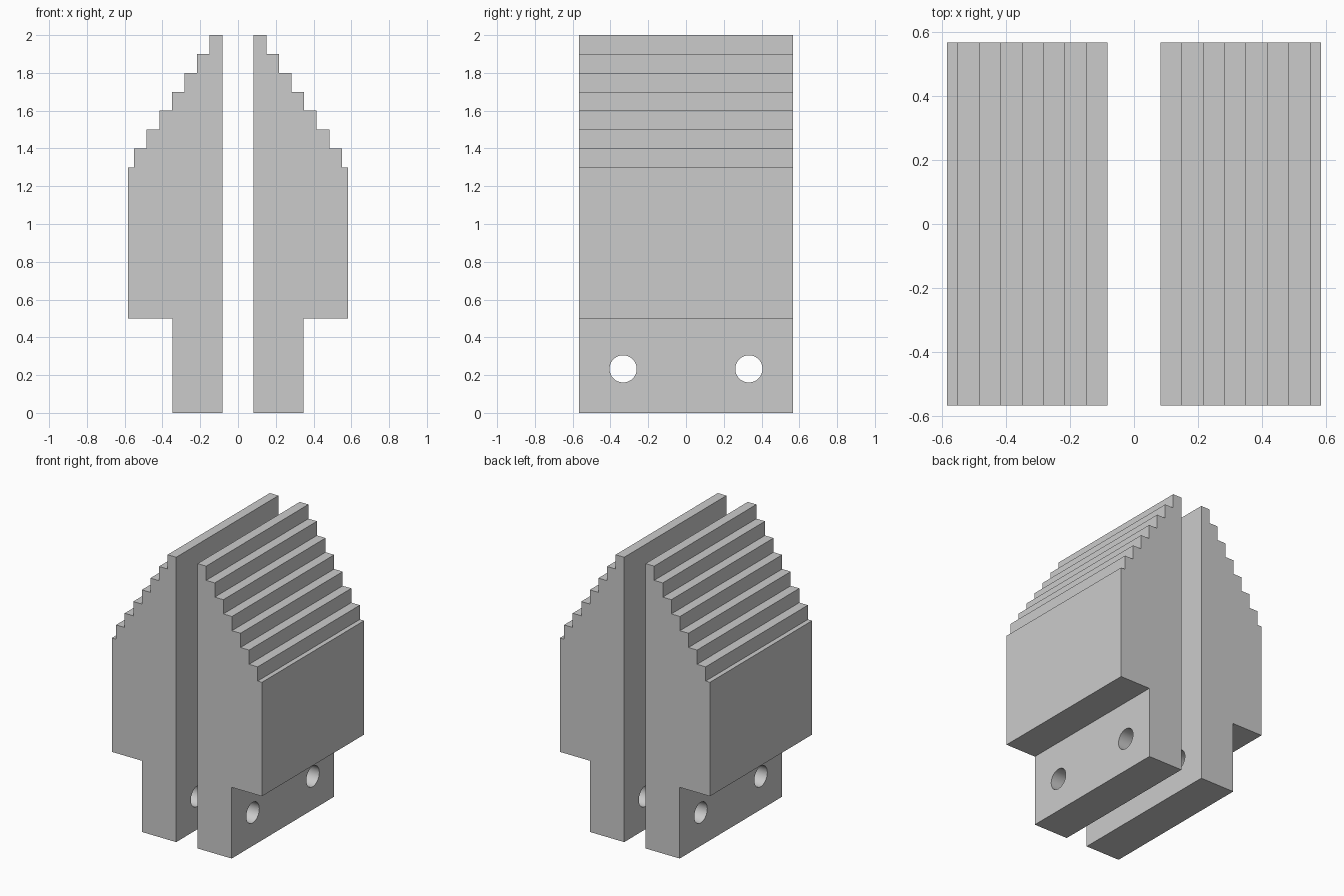
import bpy, bmesh
from math import pi, radians

if "Cube" in bpy.data.objects:
    bpy.data.objects.remove(bpy.data.objects["Cube"])

HALF_DEPTH = 0.567
STEP = 0.0667

# Half profile in x, z: narrow foot, wide body, stepped top
profile = [(0.083, 0), (0.348, 0), (0.348, 0.5), (0.583, 0.5), (0.583, 1.3)]
for i in range(7):
    x, z = 0.55 - i * STEP, 1.3 + i * 0.1
    profile += [(x, z), (x, z + 0.1)]
profile.append((0.083, 2.0))


def bore_cutter(y):
    bpy.ops.mesh.primitive_cylinder_add(vertices=48, radius=0.072, depth=2,
                                        location=(0, y, 0.233), rotation=(0, pi / 2, 0))
    cutter = bpy.context.object
    cutter.name = "bolt_hole_cutter"
    cutter.hide_render = True
    return cutter


def make_jaw(name, side, cutters):
    # Extrude the profile along y
    bm = bmesh.new()
    face = bm.faces.new([bm.verts.new((side * x, -HALF_DEPTH, z)) for x, z in profile])
    new = bmesh.ops.extrude_face_region(bm, geom=[face])["geom"]
    verts = [g for g in new if isinstance(g, bmesh.types.BMVert)]
    bmesh.ops.translate(bm, verts=verts, vec=(0, 2 * HALF_DEPTH, 0))
    bmesh.ops.recalc_face_normals(bm, faces=bm.faces)
    mesh = bpy.data.meshes.new(name)
    bm.to_mesh(mesh)
    bm.free()
    jaw = bpy.data.objects.new(name, mesh)
    bpy.context.collection.objects.link(jaw)

    # Bore the two bolt holes
    bpy.ops.object.select_all(action='DESELECT')
    jaw.select_set(True)
    bpy.context.view_layer.objects.active = jaw
    for cutter in cutters:
        mod = jaw.modifiers.new("bolt_hole", 'BOOLEAN')
        mod.operation = 'DIFFERENCE'
        mod.solver = 'EXACT'
        mod.object = cutter
        bpy.ops.object.modifier_apply(modifier=mod.name)
    bpy.ops.object.shade_smooth_by_angle(angle=radians(30))


cutters = [bore_cutter(y) for y in (-0.333, 0.333)]
make_jaw("right_jaw", 1, cutters)
make_jaw("left_jaw", -1, cutters)
for cutter in cutters:
    bpy.data.objects.remove(cutter)
